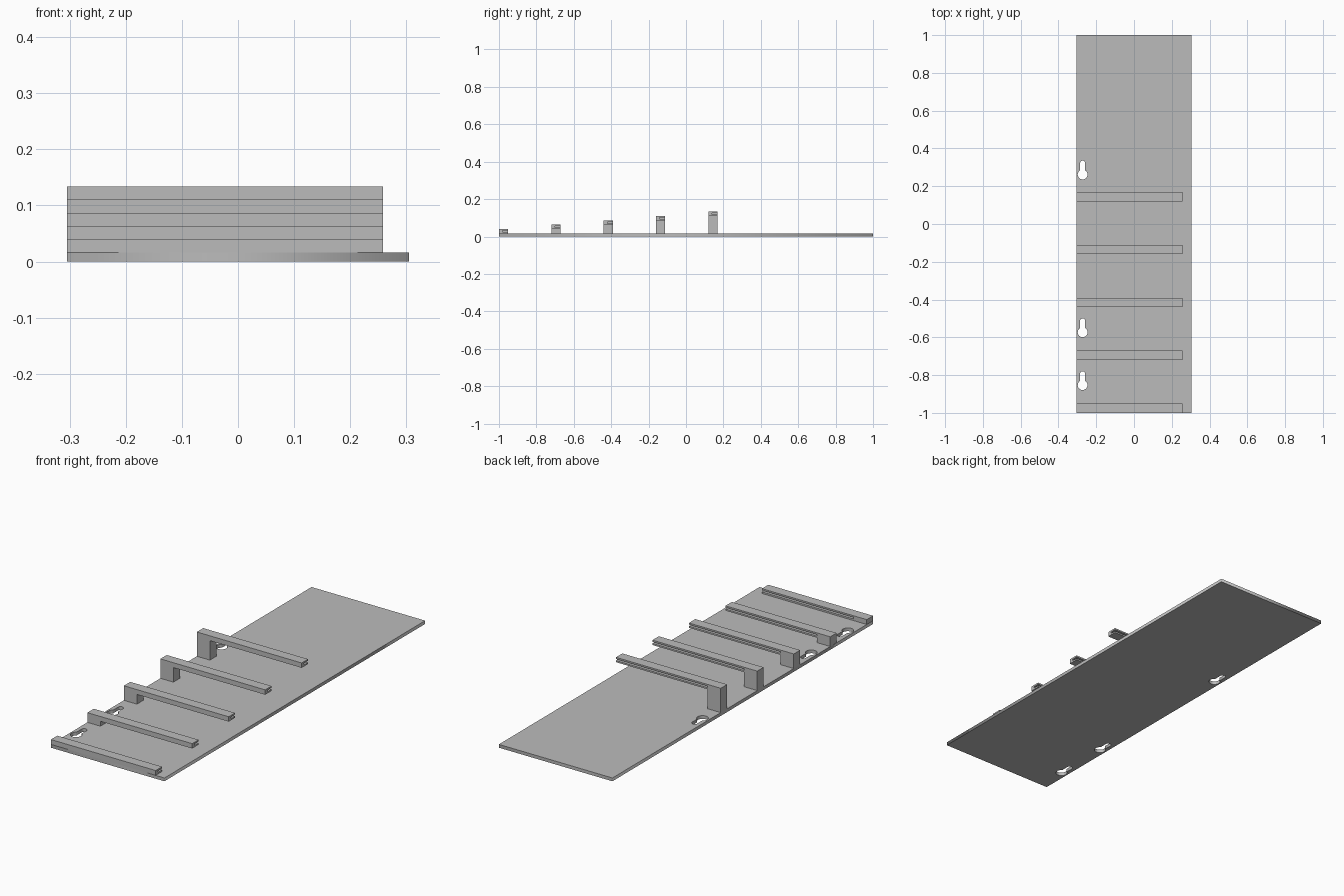
import bpy
import bmesh
import math

cube = bpy.data.objects.get("Cube")
if cube:
    bpy.data.objects.remove(cube, do_unlink=True)

HALF_X, PLATE_T = 0.305, 0.016
ARM_END, ARM_W, ARM_H = 0.258, 0.049, 0.0236
POST_W = 0.07
STEP_Y = 0.28
GROOVE_H, GROOVE_D = 0.008, 0.03

grey = bpy.data.materials.new("plain grey")
grey.use_nodes = True
colour = (0.5, 0.5, 0.5, 1)
grey.diffuse_color = colour
grey.node_tree.nodes["Principled BSDF"].inputs["Base Color"].default_value = colour


def activate(obj):
    bpy.ops.object.select_all(action='DESELECT')
    obj.select_set(True)
    bpy.context.view_layer.objects.active = obj


def extrude_y(name, profile, y0, y1):
    """Solid from an (x, z) profile swept along y."""
    bm = bmesh.new()
    face = bm.faces.new([bm.verts.new((x, y0, z)) for x, z in profile])
    swept = bmesh.ops.extrude_face_region(bm, geom=[face])["geom"]
    moved = [g for g in swept if isinstance(g, bmesh.types.BMVert)]
    bmesh.ops.translate(bm, verts=moved, vec=(0, y1 - y0, 0))
    bmesh.ops.recalc_face_normals(bm, faces=bm.faces)
    mesh = bpy.data.meshes.new(name)
    bm.to_mesh(mesh)
    bm.free()
    mesh.materials.append(grey)
    obj = bpy.data.objects.new(name, mesh)
    bpy.context.collection.objects.link(obj)
    return obj


def rect(x0, x1, z0, z1):
    return [(x0, z0), (x1, z0), (x1, z1), (x0, z1)]


def keyhole(cx, cy, big=0.026, small=0.0135, rise=0.06):
    """Outline of a round hole with a narrow rounded slot above it."""
    start = math.acos(small / big)
    sweep = math.pi + 2 * start
    pts = [(cx + big * math.cos(start - sweep * i / 24),
            cy + big * math.sin(start - sweep * i / 24)) for i in range(25)]
    pts += [(cx - small * math.cos(math.pi * i / 10),
             cy + rise + small * math.sin(math.pi * i / 10)) for i in range(11)]
    return pts


# Base plate with three keyhole openings
curve = bpy.data.curves.new("base_plate", 'CURVE')
curve.dimensions = '2D'
curve.fill_mode = 'BOTH'
curve.extrude = PLATE_T / 2
outlines = [rect(-HALF_X, HALF_X, -1, 1)]
outlines += [keyhole(-0.272, y) for y in (0.262, -0.573, -0.853)]
for pts in outlines:
    spline = curve.splines.new('POLY')
    spline.points.add(len(pts) - 1)
    for point, (x, y) in zip(spline.points, pts):
        point.co = (x, y, 0, 1)
    spline.use_cyclic_u = True
curve.materials.append(grey)
plate = bpy.data.objects.new("base_plate", curve)
plate.location.z = PLATE_T / 2
bpy.context.collection.objects.link(plate)
activate(plate)
bpy.ops.object.convert(target='MESH')

# Five cantilever arms, each one arm thickness higher than the last
for i in range(5):
    y0 = -1 + i * STEP_Y
    y1 = y0 + ARM_W
    low = PLATE_T + i * ARM_H
    top = low + ARM_H
    inner = -HALF_X + POST_W
    if i == 0:
        profile = rect(-HALF_X, ARM_END, low, top)
    else:
        profile = [(-HALF_X, PLATE_T), (inner, PLATE_T), (inner, low),
                   (ARM_END, low), (ARM_END, top), (-HALF_X, top)]
    arm = extrude_y(f"arm_{i + 1}", profile, y0, y1)

    # Groove along the back, open at the free end
    mid = (low + top) / 2
    cutter = extrude_y("groove_cutter",
                       rect(inner, ARM_END + 0.02, mid - GROOVE_H / 2, mid + GROOVE_H / 2),
                       y1 - GROOVE_D, y1 + 0.02)
    cutter.hide_render = True
    mod = arm.modifiers.new("groove", 'BOOLEAN')
    mod.operation = 'DIFFERENCE'
    mod.solver = 'EXACT'
    mod.object = cutter
    activate(arm)
    bpy.ops.object.modifier_apply(modifier=mod.name)
    bpy.data.objects.remove(cutter, do_unlink=True)
